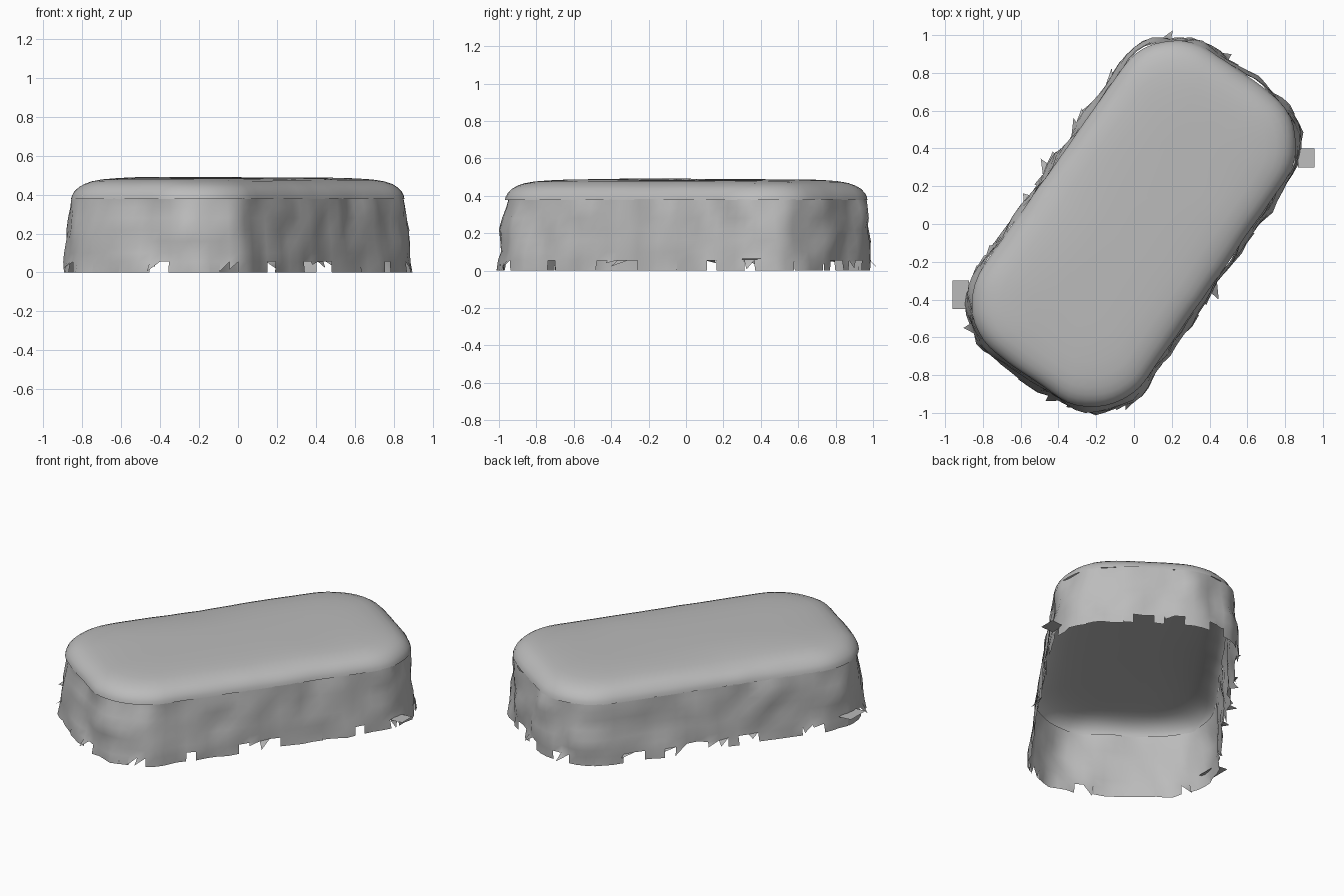
import bpy, bmesh, math, random
from mathutils import Vector, noise

cube = bpy.data.objects.get("Cube")
if cube:
    bpy.data.objects.remove(cube, do_unlink=True)

random.seed(4)
ANGLE = math.radians(55)
U = Vector((math.cos(ANGLE), math.sin(ANGLE), 0))    # long axis
V = Vector((-math.sin(ANGLE), math.cos(ANGLE), 0))   # short axis

gray = bpy.data.materials.new("warm gray fabric")
gray.use_nodes = True
gray.diffuse_color = (0.5, 0.5, 0.5, 1)
bsdf = gray.node_tree.nodes["Principled BSDF"]
bsdf.inputs["Base Color"].default_value = gray.diffuse_color
bsdf.inputs["Roughness"].default_value = 0.9


def outline(inset, z, wobble=0.0, arc=10, long_n=20, short_n=7):
    """Rounded rectangle ring, turned to the model's diagonal."""
    a, b, r = 0.99 - inset, 0.55 - inset, max(0.34 - inset * 0.7, 0.08)
    r = min(r, b * 0.9)
    corners = [(1, 1, 0, long_n), (-1, 1, 90, short_n),
               (-1, -1, 180, long_n), (1, -1, 270, short_n)]
    flat = []
    for su, sv, start, _ in corners:
        flat.append([Vector((su * (a - r) + r * math.cos(t), sv * (b - r) + r * math.sin(t)))
                     for t in (math.radians(start + 90 * i / arc) for i in range(arc + 1))])
    ring = []
    for i, (_, _, _, n) in enumerate(corners):
        nxt = flat[(i + 1) % 4][0]
        ring += flat[i] + [flat[i][-1].lerp(nxt, k / n) for k in range(1, n)]
    points = []
    for p in ring:
        u = p.x + math.copysign(0.02, p.x) * max(0, 1 - (p.y / b) ** 2) * (abs(p.x) > a - r)
        co = U * u + V * p.y + Vector((0, 0, z))
        out = Vector((co.x, co.y, 0)).normalized()
        points.append(co + out * wobble * noise.noise(co * 7))
    return points


def finish(name, bm, sharp):
    mesh = bpy.data.meshes.new(name)
    bm.to_mesh(mesh)
    bm.free()
    mesh.materials.append(gray)
    obj = bpy.data.objects.new(name, mesh)
    bpy.context.collection.objects.link(obj)
    bpy.ops.object.select_all(action='DESELECT')
    obj.select_set(True)
    bpy.context.view_layer.objects.active = obj
    bpy.ops.object.shade_smooth_by_angle(angle=math.radians(sharp))
    return obj


def loft(bm, profile, wobble):
    rings = [[bm.verts.new(c) for c in outline(i, z, wobble)] for i, z in profile]
    for low, high in zip(rings, rings[1:]):
        for k in range(len(low)):
            j = (k + 1) % len(low)
            bm.faces.new((low[k], low[j], high[j], high[k]))
    return rings


# Padded top with a soft rolled edge
bm = bmesh.new()
rings = loft(bm, [(0.026, 0.378), (0.03, 0.395), (0.04, 0.415), (0.06, 0.437), (0.085, 0.453),
                  (0.12, 0.467), (0.17, 0.477), (0.24, 0.483), (0.32, 0.487), (0.42, 0.489)], 0.006)
bm.faces.new(rings[-1])
for v in bm.verts:
    if v.co.z > 0.45:
        v.co.z += 0.008 * noise.noise(v.co * 2)
finish("padded_top", bm, 50)

# Open skirt wall, slightly flared and uneven
bm = bmesh.new()
rings = loft(bm, [(0.002, 0.055), (0.004, 0.1), (0.008, 0.16), (0.014, 0.22),
                  (0.02, 0.28), (0.026, 0.335), (0.032, 0.382)], 0.035)
hem = rings[0]
count = len(hem)


def hang(v, drop, flare):
    out = Vector((v.co.x, v.co.y, 0)).normalized()
    return bm.verts.new(v.co + out * flare - Vector((0, 0, drop)))


# Torn hem: runs of tabs, single points and gaps
k = 0
while k < count:
    kind = random.choice(("tab", "tab", "point", "gap"))
    run = min(random.randint(1, 4) if kind == "tab" else 1, count - k)
    if kind == "tab":
        lower = [hang(hem[(k + i) % count], 0.055, random.uniform(-0.005, 0.012))
                 for i in range(run + 1)]
        for i in range(run):
            bm.faces.new((lower[i], lower[i + 1], hem[(k + i + 1) % count], hem[k + i]))
    elif kind == "point":
        tip = hang(hem[k], random.uniform(0.01, 0.05), random.uniform(0.01, 0.05))
        bm.faces.new((tip, hem[(k + 1) % count], hem[k]))
    k += run
finish("torn_skirt", bm, 50)

# Loose flaps that stick out at the two side corners
bm = bmesh.new()
for x, y0, y1, z in ((-0.96, -0.45, -0.3, 0.08), (0.955, 0.3, 0.4, 0.06)):
    inner = x * 0.91
    bm.faces.new([bm.verts.new(c) for c in
                  ((inner, y0, z), (x, y0, z + 0.005), (x, y1, z + 0.005), (inner, y1, z))])
bmesh.ops.recalc_face_normals(bm, faces=bm.faces)
finish("loose_flaps", bm, 30)
